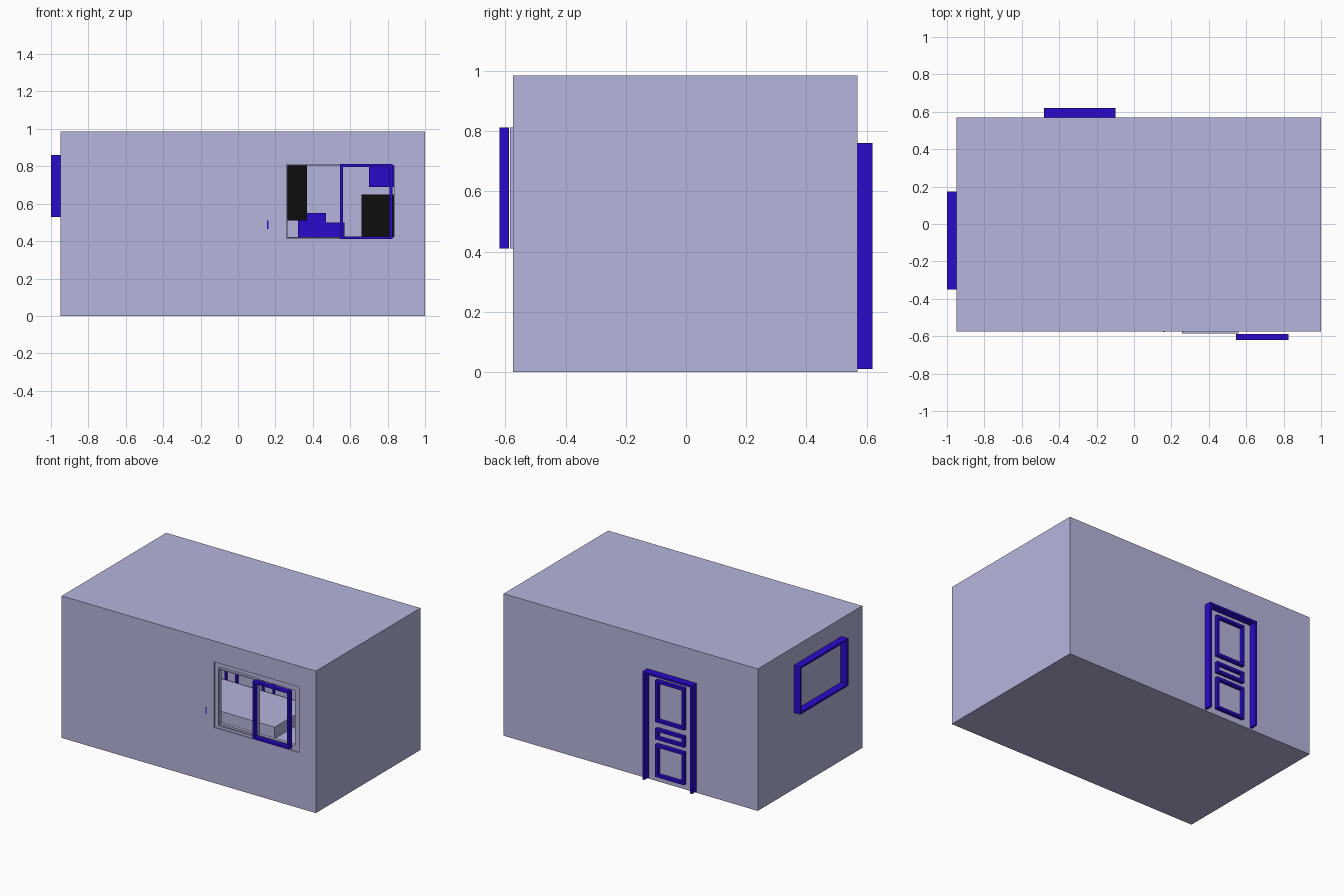
import bpy

if "Cube" in bpy.data.objects:
    bpy.data.objects.remove(bpy.data.objects["Cube"])

def material(name, rgb):
    m = bpy.data.materials.new(name)
    m.diffuse_color = (*rgb, 1)
    m.use_nodes = True
    m.node_tree.nodes["Principled BSDF"].inputs["Base Color"].default_value = m.diffuse_color
    return m

LILAC = material("lilac", (0.46, 0.46, 0.72))
BLUE = material("blue", (0.023, 0.003, 0.6))
BLACK = material("black", (0.004, 0.004, 0.004))

def box(name, x, y, z, mat):
    """Box from (min, max) ranges on each axis."""
    v = [(a, b, c) for a in x for b in y for c in z]
    f = [(0, 1, 3, 2), (4, 6, 7, 5), (0, 4, 5, 1), (2, 3, 7, 6), (0, 2, 6, 4), (1, 5, 7, 3)]
    me = bpy.data.meshes.new(name)
    me.from_pydata(v, [], f)
    me.materials.append(mat)
    ob = bpy.data.objects.new(name, me)
    bpy.context.collection.objects.link(ob)
    return ob

def cut(ob, x, y, z):
    """Cut a box-shaped opening."""
    c = box(ob.name + "_cutter", x, y, z, LILAC)
    c.hide_render = True
    c.hide_set(True)
    c.display_type = 'WIRE'
    m = ob.modifiers.new("opening", 'BOOLEAN')
    m.operation, m.solver, m.object = 'DIFFERENCE', 'EXACT', c

def frame(name, x, y, z, w, mat, axis='y', sill=True):
    """Rectangular frame facing the given axis, with bars of width w."""
    a = x if axis == 'y' else y
    parts = [("left", (a[0], a[0] + w), z), ("right", (a[1] - w, a[1]), z),
             ("top", (a[0] + w, a[1] - w), (z[1] - w, z[1]))]
    if sill:
        parts.append(("bottom", (a[0] + w, a[1] - w), (z[0], z[0] + w)))
    for n, r, h in parts:
        if axis == 'y':
            box(f"{name}_{n}", r, y, h, mat)
        else:
            box(f"{name}_{n}", x, r, h, mat)

# Hollow room shell with front window opening
room = box("room", (-0.95, 1.0), (-0.575, 0.57), (0, 0.985), LILAC)
cut(room, (-0.93, 0.98), (-0.555, 0.55), (0.03, 0.965))
cut(room, (0.22, 0.87), (-0.7, -0.5), (0.385, 0.84))

# Front window: recessed surround, thin fixed pane frame and blue sliding sash
frame("window_surround", (0.22, 0.87), (-0.568, -0.545), (0.385, 0.84), 0.036, LILAC)
frame("fixed_sash", (0.256, 0.56), (-0.585, -0.56), (0.41, 0.812), 0.008, LILAC)
frame("sliding_sash", (0.545, 0.825), (-0.62, -0.588), (0.41, 0.812), 0.016, BLUE)

# Back door: casing without sill, three panel mouldings
frame("door_casing", (-0.48, -0.10), (0.54, 0.62), (0.01, 0.76), 0.014, BLUE, sill=False)
for i, z in enumerate([(0.04, 0.265), (0.30, 0.375), (0.42, 0.71)]):
    frame(f"door_panel_{i}", (-0.40, -0.18), (0.54, 0.595), z, 0.018, BLUE)

# Side window frame
frame("side_window", (-1.0, -0.94), (-0.35, 0.175), (0.53, 0.86), 0.014, BLUE, axis='x')

# Lamp edge just breaking the front wall
box("lamp_edge", (0.155, 0.162), (-0.577, -0.54), (0.465, 0.51), BLUE)

# Furniture seen through the window
box("low_bed", (-0.75, 0.19), (0.13, 0.53), (0.03, 0.11), LILAC)
box("tall_cabinet", (0.2, 0.37), (0.50, 0.55), (0.51, 0.84), BLACK)
box("seat_back_tall", (0.32, 0.47), (0.51, 0.55), (0.03, 0.55), BLUE)
box("seat_back_low", (0.47, 0.57), (0.51, 0.55), (0.03, 0.50), BLUE)
box("dark_cabinet", (0.66, 0.86), (0.45, 0.55), (0.42, 0.65), BLACK)
box("wall_cabinet", (0.70, 0.86), (0.47, 0.55), (0.69, 0.86), BLUE)
